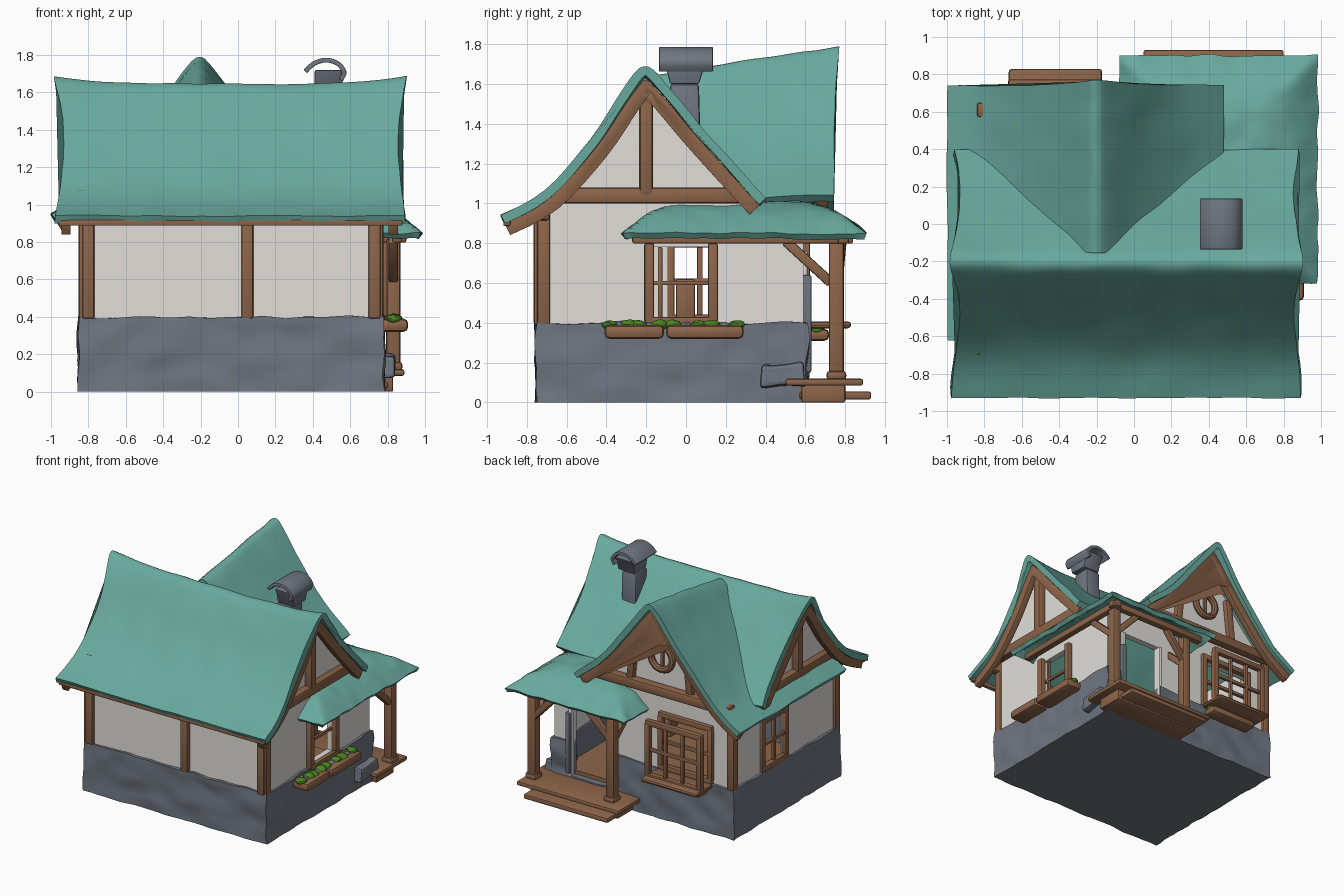
import bpy, bmesh, math
from mathutils import Vector, noise

if "Cube" in bpy.data.objects:
    bpy.data.objects.remove(bpy.data.objects["Cube"])


def material(name, *rgb):
    m = bpy.data.materials.new(name)
    m.use_nodes = True
    m.diffuse_color = (*rgb, 1)
    m.node_tree.nodes["Principled BSDF"].inputs["Base Color"].default_value = (*rgb, 1)
    return m


TEAL = material("teal_roof", .14, .4, .34)
WOOD = material("brown_wood", .27, .13, .068)
STONE = material("grey_stone", .16, .18, .22)
PLASTER = material("white_plaster", .76, .74, .7)
LEAF = material("green_leaf", .07, .24, .015)
parts, cutters = [], []


def make(name, bm, mat, bevel=0.0):
    bmesh.ops.recalc_face_normals(bm, faces=bm.faces)
    mesh = bpy.data.meshes.new(name)
    bm.to_mesh(mesh)
    bm.free()
    ob = bpy.data.objects.new(name, mesh)
    bpy.context.collection.objects.link(ob)
    mesh.materials.append(mat)
    if bevel:
        mod = ob.modifiers.new("bevel", 'BEVEL')
        mod.width, mod.segments = bevel, 2
    parts.append(ob)
    return ob


def wobble(co, amount, scale=7):
    return co + noise.noise_vector(co * scale) * amount


def box(name, lo, hi, mat, bevel=0.01, cuts=0, rough=0.0):
    bm = bmesh.new()
    bmesh.ops.create_cube(bm, size=1)
    if cuts:
        bmesh.ops.subdivide_edges(bm, edges=bm.edges, cuts=cuts, use_grid_fill=True)
    lo, hi = Vector(lo), Vector(hi)
    for v in bm.verts:
        v.co = (lo + hi) / 2 + v.co * (hi - lo)
        if rough:
            z = v.co.z
            v.co = wobble(v.co, rough)
            v.co.z = max(v.co.z, 0) if z > 0.001 else 0
    return make(name, bm, mat, bevel)


def beam(name, a, b, width, mat=WOOD, depth=None):
    a, b = Vector(a), Vector(b)
    turn = (b - a).to_track_quat('Z', 'Y')
    bm = bmesh.new()
    bmesh.ops.create_cube(bm, size=1)
    for v in bm.verts:
        v.co = (a + b) / 2 + turn @ Vector((v.co.x * width, v.co.y * (depth or width), v.co.z * (b - a).length))
    return make(name, bm, mat, width / 5)


def cut(target, lo, hi):
    c = box("opening_cutter", lo, hi, PLASTER, 0)
    c.hide_render = True
    cutters.append(c)
    mod = target.modifiers.new("opening", 'BOOLEAN')
    mod.operation, mod.object, mod.solver = 'DIFFERENCE', c, 'EXACT'


def smooth(pts, n=4):
    p = [Vector(q) for q in [pts[0], *pts, pts[-1]]]
    out = []
    for a, b, c, d in zip(p, p[1:], p[2:], p[3:]):
        for i in range(n):
            t = i / n
            out.append(b + (c - a) * t / 2 + (a * 2 - b * 5 + c * 4 - d) * t * t / 2 + (b * 3 - a - c * 3 + d) * t ** 3 / 2)
    return out + [p[-1]]


def lowered(pts, d):
    out = []
    for i, p in enumerate(pts):
        t = (pts[min(i + 1, len(pts) - 1)] - pts[max(i - 1, 0)]).normalized()
        out.append(p - Vector((-t.y, t.x)) * d)
    return out


def band(pts, upper, lower):
    return lowered(pts, upper) + lowered(pts, lower)[::-1]


def extrude(name, loop, axis, start, end, mat, steps=1, warp=None, bevel=0.0):
    bm = bmesh.new()
    rings = []
    for i in range(steps + 1):
        a = start + (end - start) * i / steps
        spots = [Vector((a, u, z) if axis == 'x' else (u, a, z)) for u, z in loop]
        rings.append([bm.verts.new(warp(s) if warp else s) for s in spots])
    n = len(loop)
    for r, s in zip(rings, rings[1:]):
        for i in range(n):
            bm.faces.new((r[i], r[(i + 1) % n], s[(i + 1) % n], s[i]))
    bm.faces.new(rings[0])
    bm.faces.new(rings[-1])
    return make(name, bm, mat, bevel)


# stone base and plaster shell, hollow, with door and window openings
base = box("stone_base", (-.85, -.75, 0), (.78, .61, .4), STONE, 0, 24, .018)
walls = box("plaster_walls", (-.83, -.73, .38), (.76, .59, .94), PLASTER, 0)
for shell in (base, walls):
    cut(shell, (-.78, -.68, .14), (.71, .54, 1.2))
    cut(shell, (.25, .4, .13), (.6, .8, .76))
cut(walls, (.6, -.17, .42), (.9, .12, .78))
cut(walls, (-.9, -.09, .42), (-.7, .23, .8))
cut(walls, (-.65, .4, .42), (-.2, .8, .82))
box("inner_floor", (-.79, -.69, .12), (.72, .56, .16), WOOD, 0)

# main roof, running along x
MAIN = smooth([(-.93, .94), (-.71, 1.06), (-.48, 1.31), (-.31, 1.56), (-.21, 1.66),
               (-.11, 1.59), (.07, 1.38), (.25, 1.18), (.4, 1.02)])


def main_warp(v):
    rise = min(max((v.z - .92) / .74, 0), 1)
    v.x *= 1 - .05 * math.sin(math.pi * rise)
    v.z += .035 * rise * (abs(v.x + .05) / .9) ** 4 - .015 * rise
    return wobble(v, .008, 5)


extrude("main_roof", band(MAIN, 0, .045), 'x', -.98, .9, TEAL, 40, main_warp)

# cross roof, running along y and rising to the back
CROSS = smooth([(-1, .95), (-.8, 1.09), (-.6, 1.31), (-.4, 1.56), (-.27, 1.74), (-.2, 1.79),
                (-.13, 1.73), (.05, 1.49), (.25, 1.25), (.48, 1.04)])


def cross_warp(v):
    rise = (v.z - .94) / .85
    v.z -= .16 * (.75 - v.y) * rise
    v.y += .03 * rise ** 3 * (v.y > .6)
    return wobble(v, .008, 5)


extrude("cross_roof", band(CROSS, 0, .045), 'y', -.15, .74, TEAL, 24, cross_warp)
side = smooth([(-1, .95), (-.9, 1.01), (-.78, 1.09)])
extrude("side_eave_roof", band(side, 0, .04), 'y', -.62, .4, TEAL, 16, lambda v: wobble(v, .008, 5))


# gable ends: wall, barge boards, collar beam and king post
def gable_wall(name, profile, lo, hi, axis, start, end):
    top = [p for p in lowered(profile, .035) if lo <= p.x <= hi]
    extrude(name, [(top[0].x, .9), *top, (top[-1].x, .9)], axis, start, end, PLASTER)


for label, sign, wall, board in (("right", 1, .76, .83), ("left", -1, -.83, -.92)):
    gable_wall(label + "_gable_wall", MAIN, -.74, .37, 'x', wall - sign * .05, wall)
    extrude(label + "_barge_board", band(MAIN, .04, .11), 'x', board - .025, board + .025, WOOD, bevel=.006)
    x = wall + sign * .015
    beam(label + "_collar_beam", (x, -.7, 1.04), (x, .32, 1.04), .08)
    beam(label + "_king_post", (x, -.2, 1.04), (x, -.2, 1.58), .09, depth=.07)
gable_wall("back_gable_wall", CROSS, -.82, .4, 'y', .54, .59)
extrude("back_barge_board", band(CROSS, .04, .11), 'y', .66, .71, WOOD, bevel=.006)
beam("back_collar_beam", (-.84, .61, 1.04), (.4, .61, 1.04), .08)
beam("back_king_post_top", (-.2, .6, 1.4), (-.2, .6, 1.72), .06)
for s in (-1, 1):
    beam("back_gable_strut", (-.2 + s * .27, .6, 1.04), (-.2 + s * .23, .6, 1.42), .06)
bpy.ops.mesh.primitive_torus_add(location=(-.21, .61, 1.3), rotation=(math.pi / 2, 0, 0), major_radius=.095,
                                 minor_radius=.026, major_segments=28, minor_segments=8)
ring = bpy.context.object
ring.name = "round_window_ring"
ring.data.materials.append(WOOD)
parts.append(ring)
beam("round_window_bar", (-.21, .6, 1.21), (-.21, .6, 1.39), .025)

# eave boards and wall timbers
beam("front_eave_board", (-.96, -.9, .905), (.88, -.9, .905), .035)
beam("front_wall_plate", (-.9, -.72, .95), (.82, -.72, .95), .07)
for x in (-.8, .05, .73):
    beam("front_post", (x, -.735, .39), (x, -.735, .95), .065, depth=.06)
for x, y in ((-.82, .58), (-.82, -.72), (.745, -.715)):
    beam("corner_post", (x, y, .39), (x, y, 1), .065)

# chimney with a curved cowl
flue = [(-.07, 1.25), (.075, 1.25), (.065, 1.6), (.09, 1.68), (.12, 1.72), (-.12, 1.72), (-.1, 1.68), (-.08, 1.6)]
extrude("chimney_shaft", flue[:3] + flue[-1:], 'x', .4, .53, STONE, bevel=.015)
extrude("chimney_collar", [flue[-1], *flue[2:-1]], 'x', .41, .56, STONE, bevel=.008)
cowl = smooth([(.35, 1.72), (.4, 1.765), (.47, 1.785), (.54, 1.765), (.58, 1.71), (.56, 1.66)])
extrude("chimney_cowl", band(cowl, 0, .025), 'y', -.135, .135, STONE, bevel=.006)


# windows: a frame with crossing bars, across x or y
def window(name, axis, plane, a, b, low, high, bars, size=.045):
    def at(u, z):
        return (plane, u, z) if axis == 'y' else (u, plane, z)
    for z in (low, high):
        beam(name + "_rail", at(a - .02, z), at(b + .02, z), size)
    for u in (a, b):
        beam(name + "_stile", at(u, low), at(u, high), size)
    for i in range(1, bars + 1):
        u = a + (b - a) * i / (bars + 1)
        beam(name + "_upright_bar", at(u, low), at(u, high), size * .6)
    mid = (low + high) / 2
    beam(name + "_cross_bar", at(a, mid), at(b, mid), size * .6)


window("left_window", 'y', -.83, -.08, .22, .42, .8, 1)
window("back_window", 'x', .6, -.64, -.2, .42, .84, 0)
window("back_casement", 'x', .75, -.65, -.19, .4, .83, 2)
beam("back_sill", (-.67, .72, .39), (-.17, .72, .39), .22, depth=.035)
for y in (-.185, .135):
    beam("right_window_stile", (.775, y, .4), (.775, y, .8), .05)
beam("right_window_sill", (.78, -.2, .41), (.78, .15, .41), .04)
beam("right_window_upright_bar", (.75, -.13, .42), (.75, -.13, .78), .022)
beam("right_window_cross_bar", (.75, -.17, .6), (.75, .12, .6), .022)
box("chair_back", (.1, -.05, .42), (.13, .045, .62), WOOD)
box("chair_seat", (.1, -.06, .36), (.3, .055, .4), WOOD)


# planters filled with leaves and pebbles
def planter(lo, hi):
    box("planter", lo, hi, WOOD, .025)
    lo, hi = Vector(lo), Vector(hi)
    long = 0 if hi.x - lo.x > hi.y - lo.y else 1
    for i in range(6):
        spot = (lo + hi) / 2
        spot[long] = lo[long] + (hi - lo)[long] * (i + .5) / 6
        spot.z = hi.z
        bm = bmesh.new()
        bmesh.ops.create_icosphere(bm, subdivisions=2, radius=.042)
        for v in bm.verts:
            v.co = wobble(spot + v.co * Vector((1, 1, .6)).z if i % 3 == 1 else spot + v.co, .01, 20)
            v.co.z = spot.z + (v.co.z - spot.z) * .6
        make("planter_pebble" if i % 3 == 1 else "planter_leaves", bm, STONE if i % 3 == 1 else LEAF)


planter((.76, -.41, .32), (.91, -.11, .39))
planter((.76, -.1, .32), (.91, .29, .39))
planter((-.62, .59, .31), (-.2, .72, .37))

# porch roof: a hipped shell round the back right corner
bm = bmesh.new()
bmesh.ops.create_grid(bm, x_segments=36, y_segments=40, size=1)
for v in bm.verts:
    x, y = .45 + v.co.x * .53, .29 + v.co.y * .61
    inset = min(.98 - x, x + .08, .9 - y, y + .32)
    z = .85 + .16 * (1 - (1 - min(inset / .35, 1)) ** 2)
    v.co = wobble(Vector((x, y, z)), .012, 9)
hidden = [f for f in bm.faces if f.calc_center_median().x < .68 and f.calc_center_median().y < .33]
bmesh.ops.delete(bm, geom=hidden, context='FACES')
shell = make("porch_roof", bm, TEAL).modifiers.new("thickness", 'SOLIDIFY')
shell.thickness, shell.offset = .035, -1

# porch timbers, deck and step
beam("porch_side_beam", (.85, -.27, .825), (.85, .84, .825), .055)
beam("porch_back_beam", (0, .79, .825), (.9, .79, .825), .055)
for x, s in ((.83, -1), (.13, 1)):
    beam("porch_post", (x, .755, .1), (x, .755, .82), .075)
    beam("porch_post_foot", (x, .755, .11), (x, .755, .16), .1)
    beam("porch_back_brace", (x, .76, .6), (x + s * .2, .78, .81), .05)
    beam("porch_side_brace", (x, .73, .6), (x, .5, .81), .05)
box("porch_deck", (-.02, .5, .085), (.89, .89, .12), WOOD, .012)
box("deck_support", (.05, .58, 0), (.83, .8, .09), WOOD, .01)
box("porch_step", (.05, .57, .015), (.8, .93, .055), WOOD, .012)
box("corner_rock", (.7, .38, .08), (.84, .6, .2), STONE, .02, 4, .02)
box("open_door", (.6, .56, .15), (.64, .63, .64), STONE, .01)
for x in (.24, .61):
    beam("door_jamb", (x, .595, .13), (x, .595, .76), .03, PLASTER)

# bake modifiers, drop cutters, shade
bpy.ops.object.select_all(action='DESELECT')
for ob in parts:
    ob.select_set(True)
bpy.context.view_layer.objects.active = parts[0]
bpy.ops.object.convert(target='MESH')
for c in cutters:
    parts.remove(c)
    bpy.data.objects.remove(c)
bpy.ops.object.shade_smooth_by_angle(angle=math.radians(35))
